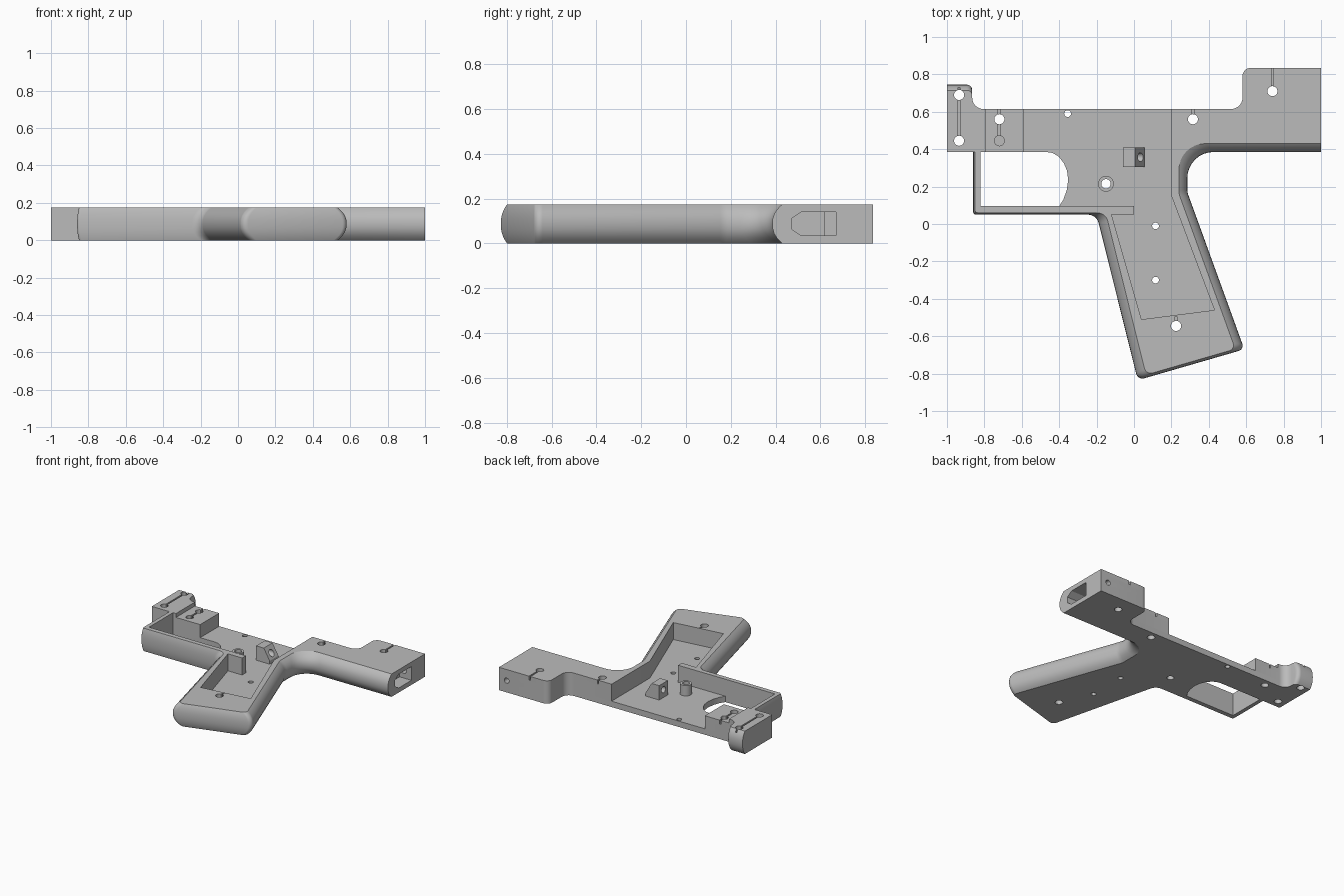
import bpy, bmesh, math
from mathutils import Vector

if "Cube" in bpy.data.objects:
    bpy.data.objects.remove(bpy.data.objects["Cube"])

H = 0.175      # overall thickness
FLOOR = 0.045  # thickness of the open floor

grey = bpy.data.materials.new("plain grey")
grey.diffuse_color = (0.5, 0.5, 0.5, 1)
grey.use_nodes = True
grey.node_tree.nodes["Principled BSDF"].inputs["Base Color"].default_value = grey.diffuse_color


def make(name, bm):
    bmesh.ops.recalc_face_normals(bm, faces=bm.faces)
    me = bpy.data.meshes.new(name)
    bm.to_mesh(me)
    bm.free()
    me.materials.append(grey)
    ob = bpy.data.objects.new(name, me)
    bpy.context.collection.objects.link(ob)
    return ob


def loft(name, rings):
    """Solid through rings of equal length."""
    bm = bmesh.new()
    vs = [[bm.verts.new(p) for p in r] for r in rings]
    n = len(vs[0])
    for a, b in zip(vs, vs[1:]):
        for i in range(n):
            j = (i + 1) % n
            bm.faces.new((a[i], a[j], b[j], b[i]))
    bm.faces.new(vs[0][::-1])
    bm.faces.new(vs[-1])
    return make(name, bm)


def prism(name, pts, a, b, axis='z'):
    """Extrude a 2D outline from a to b along an axis."""
    place = {'z': lambda p, t: (p[0], p[1], t),
             'y': lambda p, t: (p[0], t, p[1]),
             'x': lambda p, t: (t, p[0], p[1])}[axis]
    return loft(name, [[place(p, t) for p in pts] for t in (a, b)])


def rect(x0, y0, x1, y1):
    return [(x0, y0), (x1, y0), (x1, y1), (x0, y1)]


def circle(x, y, r, n=24):
    return [(x + r * math.cos(2 * math.pi * i / n),
             y + r * math.sin(2 * math.pi * i / n)) for i in range(n)]


def cut(ob, cutter):
    m = ob.modifiers.new("cut", 'BOOLEAN')
    m.operation, m.solver, m.object = 'DIFFERENCE', 'EXACT', cutter
    bpy.context.view_layer.objects.active = ob
    bpy.ops.object.modifier_apply(modifier=m.name)
    bpy.data.objects.remove(cutter)


def smooth(ob):
    bpy.ops.object.select_all(action='DESELECT')
    ob.select_set(True)
    bpy.context.view_layer.objects.active = ob
    bpy.ops.object.shade_smooth_by_angle(angle=math.radians(28))


def outline(points, k, seg=8):
    """Inset each edge by its own amount times k, then round the corners."""
    n = len(points)
    P = [Vector(p[:2]) for p in points]
    D = [(P[(i + 1) % n] - P[i]).normalized() for i in range(n)]
    Q = []
    for i in range(n):
        a, b = D[i - 1], D[i]
        da, db = points[i - 1][3] * k, points[i][3] * k
        pa = P[i] + Vector((-a.y, a.x)) * da
        pb = P[i] + Vector((-b.y, b.x)) * db
        w = pb - pa
        Q.append(pa + a * ((w.x * b.y - w.y * b.x) / (a.x * b.y - a.y * b.x)))
    out = []
    for i in range(n):
        r = points[i][2]
        if r == 0:
            out.append(Q[i])
            continue
        a, b = (Q[i - 1] - Q[i]).normalized(), (Q[(i + 1) % n] - Q[i]).normalized()
        half = a.angle(b) / 2
        mid = (a + b).normalized()
        c = Q[i] + mid * (r / math.sin(half))
        s, e = Q[i] + a * (r / math.tan(half)) - c, Q[i] + b * (r / math.tan(half)) - c
        turn = math.atan2(s.x * e.y - s.y * e.x, s.dot(e))
        for j in range(seg + 1):
            t = turn * j / seg
            out.append(c + Vector((s.x * math.cos(t) - s.y * math.sin(t),
                                   s.x * math.sin(t) + s.y * math.cos(t))))
    return out


# Body: x, y, corner radius, inset of the following edge at top and bottom
body_pts = [
    (1, .385, 0, 0), (1, .835, 0, 0), (.58, .835, .045, 0), (.58, .615, .06, 0),
    (-.865, .615, .06, 0), (-.865, .745, .03, .03), (-1, .745, 0, 0),
    (-1, .385, 0, 0), (-.86, .385, 0, .01), (-.86, .05, .015, .01),
    (-.20, .05, .06, .05), (.02, -.835, .035, .015), (.59, -.67, .03, .045),
    (.285, .17, .10, .045), (.285, .385, .14, .045)]
rings = []
N = 12
for i in range(N + 1):
    u = -math.cos(math.pi * i / N)
    rings.append([(p.x, p.y, H / 2 * (1 + u))
                  for p in outline(body_pts, abs(u) ** 2.4)])
body = loft("frame_body", rings)

# Finger opening inside the guard
cut(body, prism("opening", [
    (-.82, .095), (-.40, .095), (-.378, .13), (-.36, .18), (-.352, .235), (-.358, .285),
    (-.375, .325), (-.402, .36), (-.435, .38), (-.47, .385), (-.82, .385)], -.1, .3))

# Open interior with the grip recess
cut(body, prism("interior", [
    (-.59, .8), (-.59, .095), (0, .095), (0, .05), (-.12, .05), (.04, -.51),
    (.43, -.46), (.2, .15), (.2, .8)], FLOOR, .3))

# Lowered step behind the front block
cut(body, prism("step", rect(-.795, .2, -.58, .75), .145, .3))

# Rear socket and side hole
cut(body, prism("socket", [(.47, .065), (.515, .035), (.615, .035),
                           (.615, .14), (.515, .14), (.47, .11)], .62, 1.1, 'x'))
cut(body, prism("socket_step", rect(.60, .035, .67, .14), .9, 1.1, 'x'))
cut(body, prism("side_hole", circle(.935, .09, .02), .64, .9, 'y'))

# Shallow slots leading away from the screw holes
for x, y0, y1, top in [(-.935, .445, .73, H), (-.72, .445, .65, .145), (.315, .56, .65, H),
                       (.74, .71, .9, H), (.225, -.545, -.495, H)]:
    cut(body, prism("slot", rect(x - .006, y0, x + .006, y1), top - .03, .3))

# Screw holes, one blind hole and small pin holes
for x, y, r, z in [(-.935, .69, .027, -.1), (-.935, .445, .027, -.1), (-.72, .56, .027, -.1),
                   (-.72, .445, .027, .05), (.315, .56, .027, -.1), (.74, .71, .027, -.1),
                   (.225, -.545, .027, -.1), (-.355, .59, .018, -.1),
                   (.115, -.01, .018, -.1), (.115, -.30, .018, -.1), (-.15, .215, .025, -.1)]:
    cut(body, prism("hole", circle(x, y, r), z, .3))
smooth(body)

# Hollow pivot post
post = prism("pivot_post", circle(-.15, .215, .042), FLOOR - .01, .125)
cut(post, prism("post_hole", circle(-.15, .215, .025), -.1, .3))
smooth(post)

# Sloped stop block with a hole along its length
stop = prism("stop_block", [(-.06, FLOOR - .01), (.055, FLOOR - .01), (.055, .07),
                            (.005, .155), (-.06, .155)], .305, .41, 'y')
cut(stop, prism("stop_hole", circle(.357, .105, .024), -.2, .2, 'x'))
smooth(stop)
